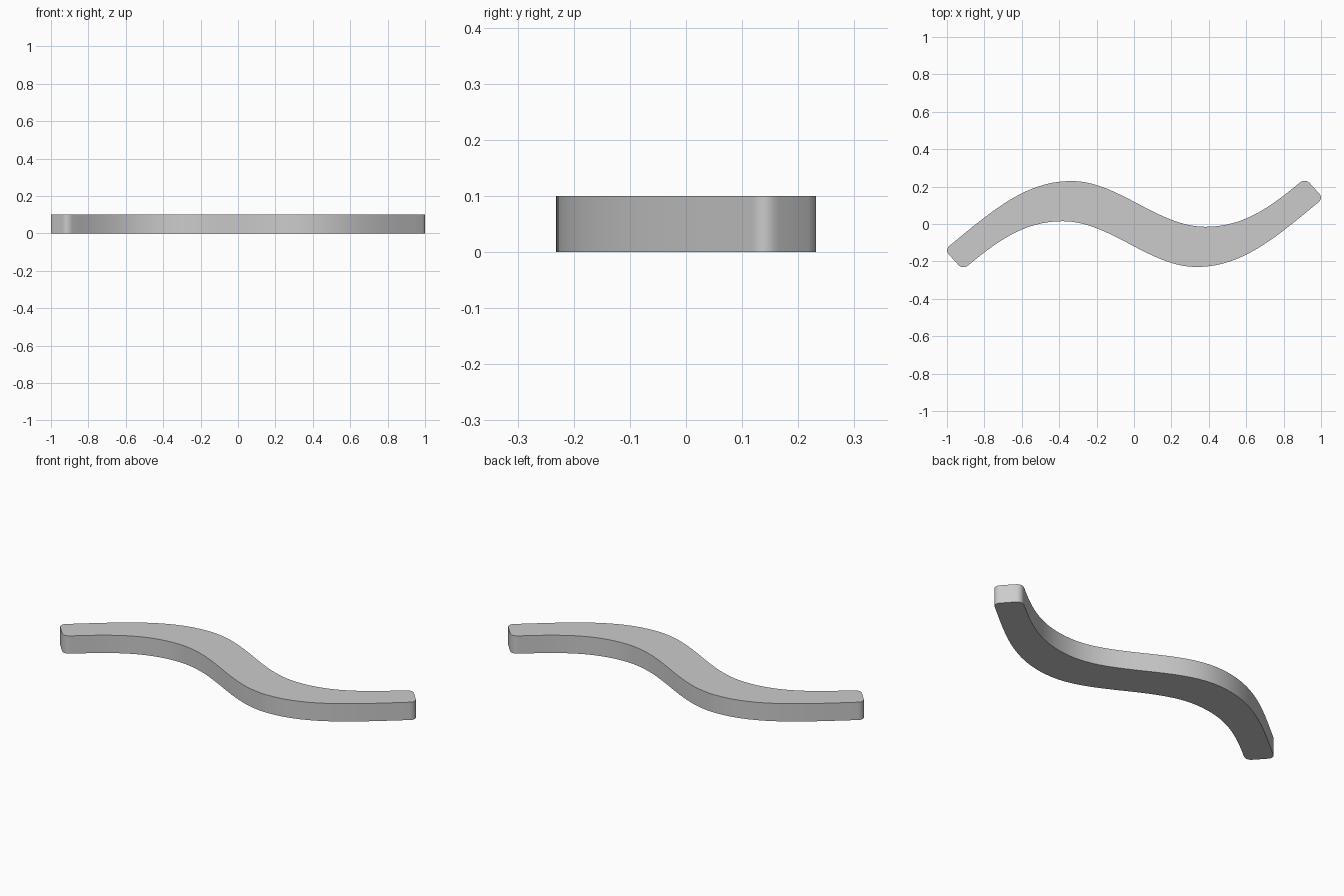
import bpy, bmesh, math
from mathutils import Vector
from mathutils.geometry import interpolate_bezier

if "Cube" in bpy.data.objects:
    bpy.data.objects.remove(bpy.data.objects["Cube"])

# Half of the outline as Bezier segments: start, handle, handle, end, steps
segments = [
    ((-0.985, -0.115), (-0.77, 0.06), (-0.585, 0.23), (-0.335, 0.23), 16),
    ((-0.335, 0.23), (-0.085, 0.23), (0.13, -0.015), (0.38, -0.015), 20),
    ((0.38, -0.015), (0.58, -0.015), (0.72, 0.083), (0.885, 0.22), 16),
    ((0.885, 0.22), (0.905, 0.236), (0.925, 0.235), (0.94, 0.218), 7),
    ((0.988, 0.165), (1.004, 0.148), (1.004, 0.13), (0.985, 0.115), 7),
]
half = []
for a, b, c, d, n in segments:
    for p in interpolate_bezier(*[Vector((*q, 0)) for q in (a, b, c, d)], n):
        if not half or (p - half[-1]).length > 1e-5:
            half.append(p)
half.pop()  # the half turn starts with this point

# The other half is the same edge turned 180 degrees
outline = half + [-p for p in half]

# Extruded wavy bar
bm = bmesh.new()
face = bm.faces.new([bm.verts.new(p) for p in outline])
top = bmesh.ops.extrude_face_region(bm, geom=[face])["geom"]
bmesh.ops.translate(bm, vec=(0, 0, 0.1),
                    verts=[v for v in top if isinstance(v, bmesh.types.BMVert)])
bmesh.ops.recalc_face_normals(bm, faces=bm.faces)
mesh = bpy.data.meshes.new("wavy_handle")
bm.to_mesh(mesh)
bm.free()
handle = bpy.data.objects.new("wavy_handle", mesh)
bpy.context.collection.objects.link(handle)

# Smooth sides, sharp rims
bpy.context.view_layer.objects.active = handle
handle.select_set(True)
bpy.ops.object.shade_smooth_by_angle(angle=math.radians(40))
